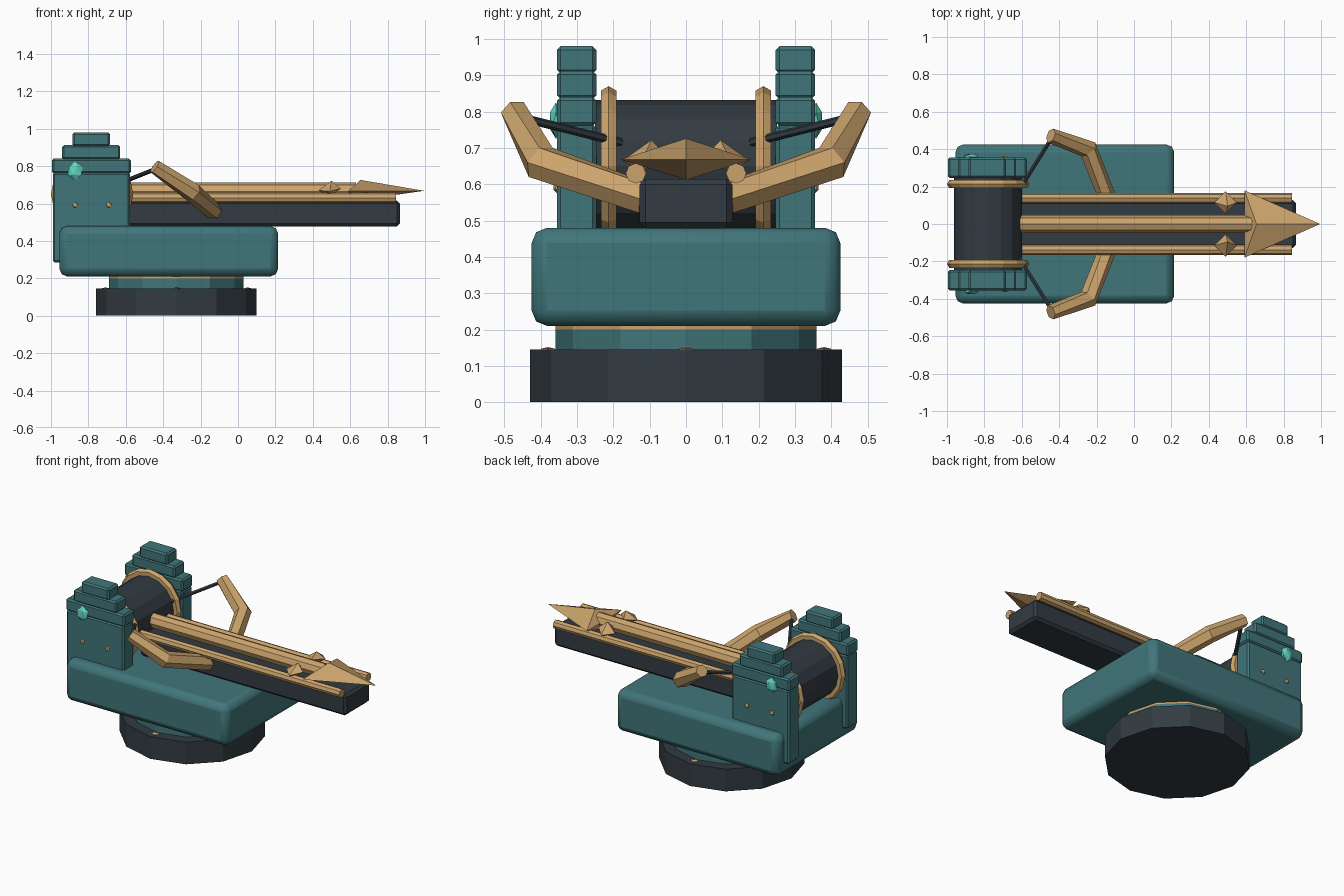
import bpy, bmesh
from math import pi, cos, sin
from mathutils import Vector, Matrix

if "Cube" in bpy.data.objects:
    bpy.data.objects.remove(bpy.data.objects["Cube"])


def material(name, rgb):
    m = bpy.data.materials.new(name)
    m.diffuse_color = (*rgb, 1)
    m.use_nodes = True
    m.node_tree.nodes["Principled BSDF"].inputs["Base Color"].default_value = m.diffuse_color
    return m


TEAL = material("teal_paint", (0.052, 0.18, 0.195))
DARK = material("dark_iron", (0.032, 0.044, 0.054))
GOLD = material("tan_brass", (0.60, 0.37, 0.15))
GEM = material("bright_gem", (0.12, 0.68, 0.54))


def finish(name, bm, mat, bevel=0, segments=1, smooth=False):
    bmesh.ops.recalc_face_normals(bm, faces=bm.faces)
    me = bpy.data.meshes.new(name)
    bm.to_mesh(me)
    bm.free()
    me.materials.append(mat)
    ob = bpy.data.objects.new(name, me)
    bpy.context.collection.objects.link(ob)
    if bevel:
        mod = ob.modifiers.new("bevel", 'BEVEL')
        mod.width, mod.segments = bevel, segments
    if smooth:
        bpy.ops.object.select_all(action='DESELECT')
        ob.select_set(True)
        bpy.context.view_layer.objects.active = ob
        bpy.ops.object.shade_smooth_by_angle(angle=0.7)
    return ob


def box(name, x, y, z, mat, bevel=0, segments=1, smooth=False):
    bm = bmesh.new()
    size = [b - a for a, b in (x, y, z)]
    mid = [(a + b) / 2 for a, b in (x, y, z)]
    bmesh.ops.create_cube(bm, size=1, matrix=Matrix.Translation(mid) @ Matrix.Diagonal((*size, 1)))
    return finish(name, bm, mat, bevel, segments, smooth)


def rod(name, a, b, r, sides, mat, bevel=0):
    a, b = Vector(a), Vector(b)
    d = b - a
    rot = d.to_track_quat('Z', 'Y').to_matrix().to_4x4()
    bm = bmesh.new()
    bmesh.ops.create_cone(bm, cap_ends=True, segments=sides, radius1=r, radius2=r, depth=d.length,
                          matrix=Matrix.Translation((a + b) / 2) @ rot)
    return finish(name, bm, mat, bevel)


def tube(name, points, radii, sides, mat):
    pts = [Vector(p) for p in points]
    bm = bmesh.new()
    rings = []
    for i, p in enumerate(pts):
        d = Vector()
        if i > 0:
            d += (p - pts[i - 1]).normalized()
        if i < len(pts) - 1:
            d += (pts[i + 1] - p).normalized()
        side = d.cross(Vector((0, 0, 1))).normalized()
        up = side.cross(d).normalized()
        rings.append([bm.verts.new(p + radii[i] * (cos(t) * side + sin(t) * up))
                      for t in [2 * pi * k / sides for k in range(sides)]])
    for r0, r1 in zip(rings, rings[1:]):
        for k in range(sides):
            n = (k + 1) % sides
            bm.faces.new((r0[k], r0[n], r1[n], r1[k]))
    bm.faces.new(rings[0])
    bm.faces.new(rings[-1])
    return finish(name, bm, mat)


def ball(name, c, scale, mat, subdiv=1):
    bm = bmesh.new()
    bmesh.ops.create_icosphere(bm, subdivisions=subdiv, radius=1,
                               matrix=Matrix.Translation(c) @ Matrix.Diagonal((*scale, 1)))
    return finish(name, bm, mat)


def hull(name, points, mat):
    bm = bmesh.new()
    for p in points:
        bm.verts.new(p)
    bmesh.ops.convex_hull(bm, input=bm.verts)
    return finish(name, bm, mat)


def torus(name, c, major, minor, n, m, mat):
    # ring whose axis runs along y
    bm = bmesh.new()
    vs = [[bm.verts.new((c[0] + (major + minor * cos(2 * pi * j / m)) * cos(2 * pi * i / n),
                         c[1] + minor * sin(2 * pi * j / m),
                         c[2] + (major + minor * cos(2 * pi * j / m)) * sin(2 * pi * i / n)))
           for j in range(m)] for i in range(n)]
    for i in range(n):
        for j in range(m):
            k, l = (i + 1) % n, (j + 1) % m
            bm.faces.new((vs[i][j], vs[k][j], vs[k][l], vs[i][l]))
    return finish(name, bm, mat)


# turntable base
BX = -0.33
rod("base_disc", (BX, 0, 0), (BX, 0, 0.145), 0.43, 12, DARK)
rod("swivel_collar", (BX, 0, 0.14), (BX, 0, 0.2), 0.36, 12, TEAL)
rod("collar_trim", (BX, 0, 0.198), (BX, 0, 0.212), 0.36, 12, GOLD)
for i in range(4):
    a = i * pi / 2
    ball("base_stud", (BX + 0.38 * cos(a), 0.38 * sin(a), 0.143), (0.022, 0.022, 0.009), GOLD)

# body
box("body", (-0.955, 0.215), (-0.425, 0.425), (0.21, 0.48), TEAL, 0.042, 2, True)

# stock, guide rails and winding drum
box("stock", (-0.62, 0.865), (-0.128, 0.128), (0.478, 0.615), DARK, 0.016)
rod("drum", (-0.78, -0.25, 0.65), (-0.78, 0.25, 0.65), 0.182, 16, DARK)

# projectile
rod("bolt_shaft", (-0.61, 0, 0.665), (0.63, 0, 0.665), 0.047, 8, GOLD)
hull("bolt_head", [(0.995, 0, 0.668), (0.59, 0.18, 0.668), (0.59, -0.18, 0.668),
                   (0.655, 0, 0.726), (0.6, 0, 0.612)], GOLD)

for s in (-1, 1):
    rod("guide_rail", (-0.605, s * 0.138, 0.63), (0.845, s * 0.138, 0.63), 0.028, 8, GOLD)
    hull("bolt_barb", [(0.43, s * 0.115, 0.67), (0.55, s * 0.115, 0.68), (0.49, s * 0.175, 0.665),
                       (0.49, s * 0.055, 0.68), (0.5, s * 0.095, 0.722), (0.49, s * 0.12, 0.635)], GOLD)
    torus("drum_flange", (-0.78, s * 0.213, 0.65), 0.195, 0.025, 16, 6, GOLD)

    # stepped side towers
    y = tuple(sorted((s * 0.247, s * 0.355)))
    for name, x, z in (("tower_wall", (-0.99, -0.577), (0.285, 0.765)),
                       ("tower_step_low", (-0.995, -0.573), (0.76, 0.84)),
                       ("tower_step_mid", (-0.94, -0.63), (0.835, 0.912)),
                       ("tower_step_top", (-0.885, -0.685), (0.905, 0.98))):
        box(name, x, y, z, TEAL, 0.01)
    ball("tower_gem", (-0.87, s * 0.358, 0.775), (0.045, 0.02, 0.05), GEM)
    for x in (-0.87, -0.69):
        ball("tower_stud", (x, s * 0.356, 0.592), (0.016, 0.01, 0.016), GOLD)

    # bow arms and ropes
    tube("bow_arm", [(-0.13, s * 0.11, 0.56), (-0.245, s * 0.4, 0.66), (-0.445, s * 0.472, 0.797)],
         [0.047, 0.052, 0.04], 6, GOLD)
    rod("rope", (-0.44, s * 0.46, 0.785), (-0.615, s * 0.18, 0.715), 0.012, 6, DARK)
